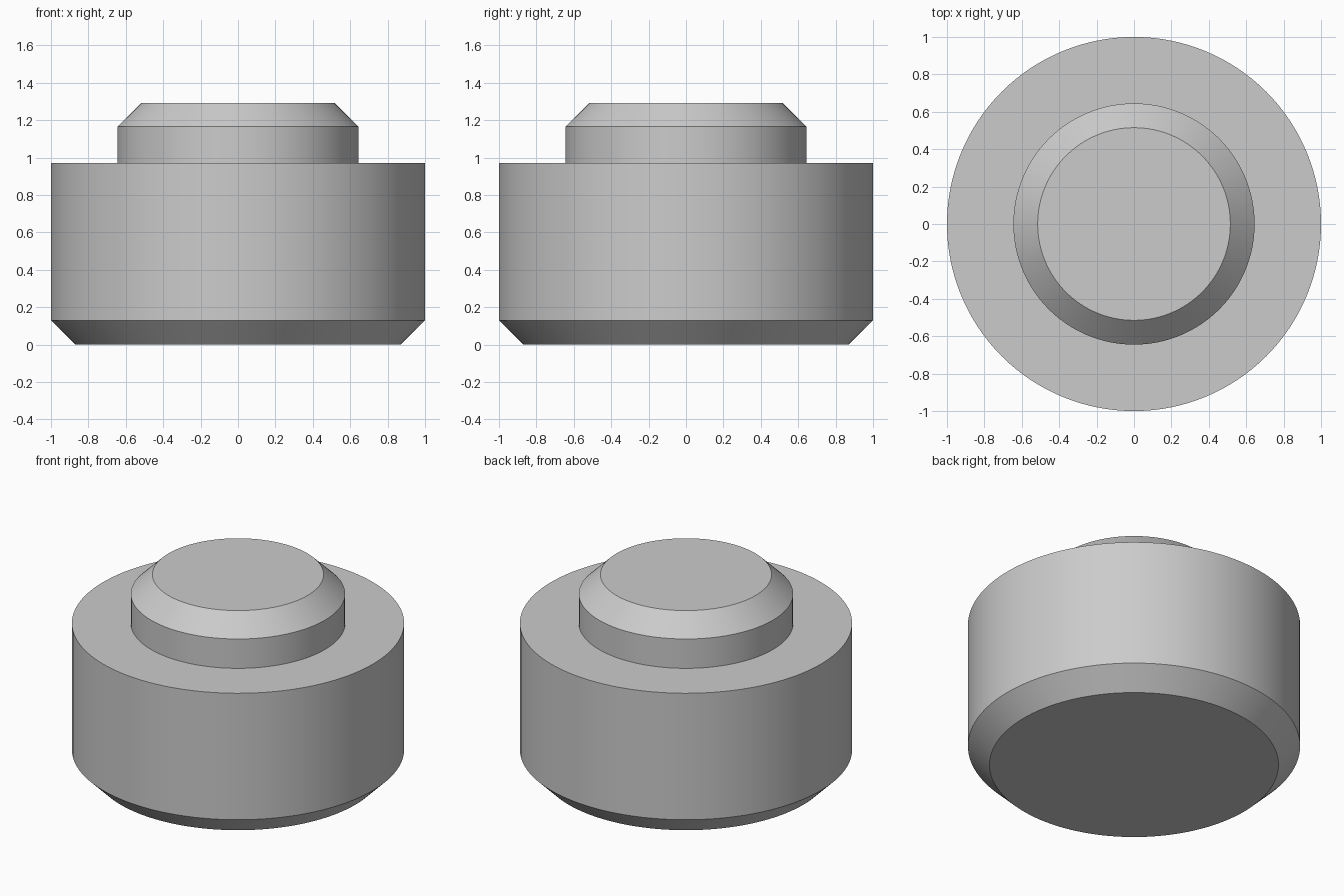
import bpy
import bmesh
from math import radians, tau

cube = bpy.data.objects.get("Cube")
if cube:
    bpy.data.objects.remove(cube, do_unlink=True)

SEGMENTS = 128

grey = bpy.data.materials.new("light grey")
grey.use_nodes = True
grey.diffuse_color = (0.6, 0.6, 0.6, 1)
grey.node_tree.nodes["Principled BSDF"].inputs["Base Color"].default_value = (0.6, 0.6, 0.6, 1)


def lathe(name, profile):
    """Revolve a radius/height profile around z, capping it on the axis."""
    bm = bmesh.new()
    verts = [bm.verts.new((r, 0, z)) for r, z in profile]
    edges = [bm.edges.new(pair) for pair in zip(verts, verts[1:])]
    bmesh.ops.spin(bm, geom=verts + edges, cent=(0, 0, 0), axis=(0, 0, 1),
                   angle=tau, steps=SEGMENTS, use_merge=True)
    bmesh.ops.remove_doubles(bm, verts=bm.verts, dist=0.0001)
    bmesh.ops.recalc_face_normals(bm, faces=bm.faces)
    mesh = bpy.data.meshes.new(name)
    bm.to_mesh(mesh)
    bm.free()
    mesh.materials.append(grey)
    obj = bpy.data.objects.new(name, mesh)
    bpy.context.collection.objects.link(obj)
    bpy.ops.object.select_all(action="DESELECT")
    obj.select_set(True)
    bpy.context.view_layer.objects.active = obj
    bpy.ops.object.shade_smooth_by_angle(angle=radians(30))
    return obj


# One solid: chamfered wide body, flat shoulder, chamfered top boss
lathe("stepped_plug", [
    (0, 0), (0.87, 0), (1, 0.13), (1, 0.97),
    (0.645, 0.97), (0.645, 1.165), (0.515, 1.293), (0, 1.293),
])
